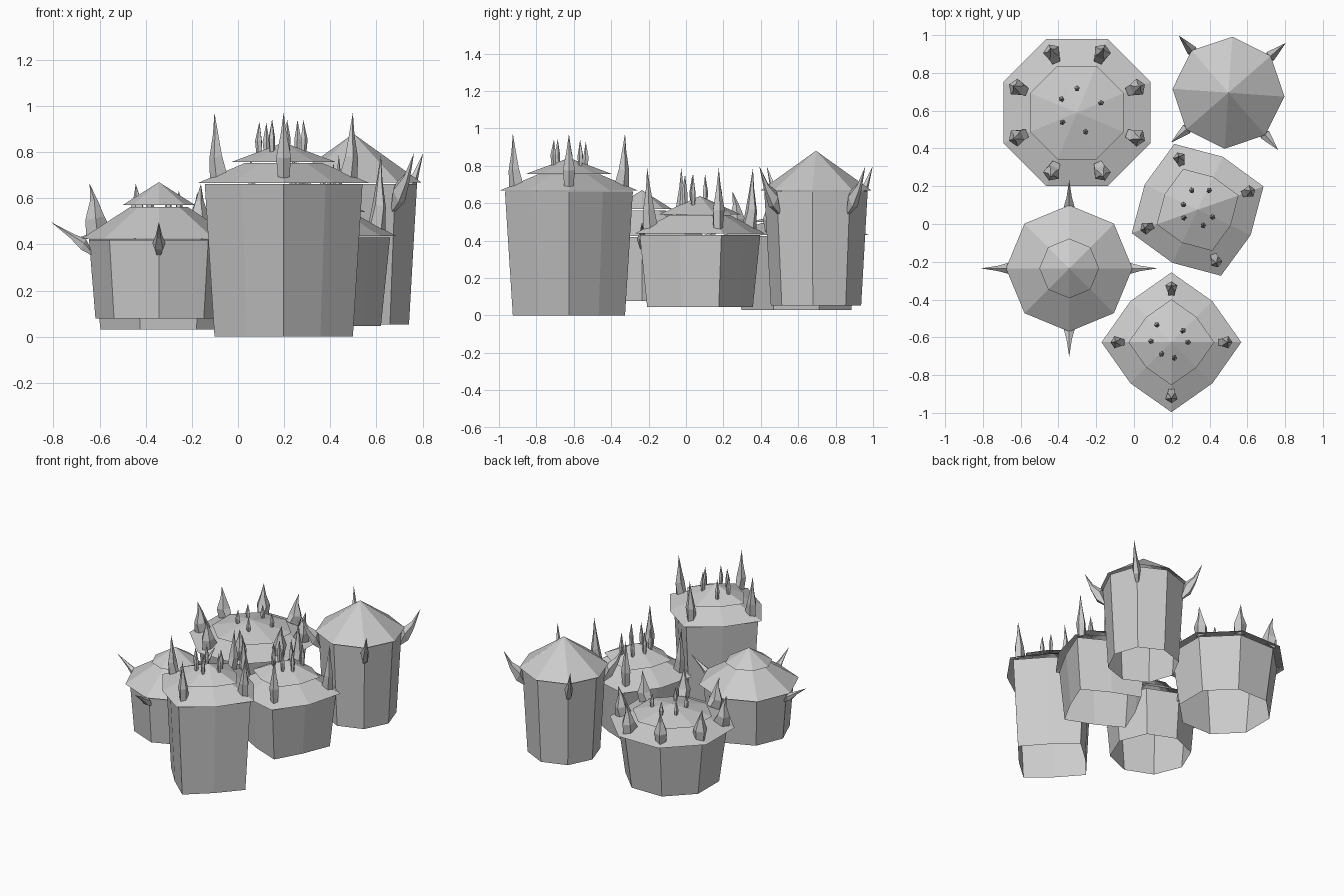
import bpy, bmesh, math
from mathutils import Vector, Matrix

cube = bpy.data.objects.get("Cube")
if cube:
    bpy.data.objects.remove(cube, do_unlink=True)

stone = bpy.data.materials.new("grey_stone")
stone.use_nodes = True
stone.diffuse_color = (0.6, 0.6, 0.6, 1)
stone.node_tree.nodes["Principled BSDF"].inputs["Base Color"].default_value = (0.6, 0.6, 0.6, 1)


def finish(bm, name, place):
    mesh = bpy.data.meshes.new(name)
    bm.to_mesh(mesh)
    bm.free()
    mesh.materials.append(stone)
    obj = bpy.data.objects.new(name, mesh)
    obj.matrix_world = place
    bpy.context.collection.objects.link(obj)


def loft(bm, rings):
    """Bridge rings of points into an open shell; a one-point ring makes a tip."""
    loops = [[bm.verts.new(p) for p in ring] for ring in rings]
    for a, b in zip(loops, loops[1:]):
        n = len(a)
        for i in range(n):
            j = (i + 1) % n
            if len(b) == 1:
                bm.faces.new((a[i], a[j], b[0]))
            else:
                bm.faces.new((a[i], a[j], b[j], b[i]))


def octagon(r, z, ratio=1.0, turn=0.0):
    """Eight points; ratio below one pulls in every second corner."""
    if r == 0:
        return [Vector((0, 0, z))]
    return [Vector((math.cos(a) * s, math.sin(a) * s, z))
            for a, s in ((math.radians(45 * i + turn), r * (ratio if i % 2 else 1))
                         for i in range(8))]


def shell(name, place, profile, ratio=1.0, turn=0.0):
    bm = bmesh.new()
    loft(bm, [octagon(r, z, ratio, turn) for r, z in profile])
    finish(bm, name, place)


def add_spike(bm, angle, radius, path):
    """Five-sided thorn in the vertical plane at an angle.
    Path entries: outward offset, height, half length, half width, tilt."""
    rot = Matrix.Rotation(angle, 3, 'Z')
    rings = []
    for out, z, length, width, tilt in path:
        centre = Vector((radius + out, 0, z))
        along = Vector((math.cos(tilt), 0, math.sin(tilt))) * length
        if length == 0:
            rings.append([rot @ centre])
            continue
        rings.append([rot @ (centre + along * math.cos(t) + Vector((0, width, 0)) * math.sin(t))
                      for t in (math.tau * i / 5 for i in range(5))])
    loft(bm, rings)


def horn_path(z, h, girth):
    """Upright horn standing on the sloped roof."""
    return [(0, z, 0.045 * girth, 0.026 * girth, -0.5),
            (0.012 * girth, z + h * 0.3, 0.031 * girth, 0.034 * girth, -0.2),
            (0.014 * girth, z + h * 0.65, 0.013 * girth, 0.014 * girth, 0),
            (0.02 * girth ** 2, z + h, 0, 0, 0)]


def thorn_path(z, h):
    """Small upright thorn."""
    return [(0, z, 0.014, 0.011, -0.3), (0.003, z + h * 0.4, 0.016, 0.015, 0),
            (0, z + h, 0, 0, 0)]


def tiered_hut(name, at, spin, base, eave, scale, body, roof, ratios, turn, horns, thorns):
    """Tapered body, two-tier roof, ring of horns and inner thorns."""
    place = Matrix.Translation((*at, 0)) @ Matrix.Rotation(math.radians(spin), 4, 'Z')
    tier, apex = eave + 0.09 * scale, eave + 0.175 * scale
    shell(name + "_body", place, [(body[0], base), (body[1], eave - 0.006)], ratios[0], turn)
    shell(name + "_lower_roof", place,
          [(roof[0], eave), (roof[1] * 0.75, tier - 0.005)], ratios[1], turn)
    shell(name + "_upper_roof", place, [(roof[1], tier), (0, apex)], ratios[1], turn)
    bm = bmesh.new()
    count, radius, girth = horns
    for i in range(count):
        add_spike(bm, math.radians(360 / count * i + turn), radius,
                  horn_path(eave + 0.03 * scale, 0.275 * scale, girth))
    finish(bm, name + "_horns", place)
    bm = bmesh.new()
    for x, y in thorns:
        r = math.hypot(x, y)
        z = apex - (apex - tier) * r / roof[1] - 0.01
        add_spike(bm, math.atan2(y, x), r, thorn_path(z, 0.14 * scale))
    finish(bm, name + "_thorns", place)


def pointed_hut(name, at, spin, base, eave, body, roofs, stretch, thorn_turn, reach):
    """Tapered body, pointed roof and four thorns leaning out under the eaves."""
    place = Matrix.Translation((*at, 0)) @ Matrix.Rotation(math.radians(spin), 4, 'Z')
    shell(name + "_body", place, [(body[0], base), (body[1], eave - 0.006)])
    for label, profile in roofs.items():
        shell(name + "_" + label, place, profile)
    bm = bmesh.new()
    low = eave - 0.045 * stretch
    for i in range(4):
        add_spike(bm, math.radians(90 * i + thorn_turn), body[1],
                  [(-0.02, low - 0.025 * stretch, 0.012, 0.01, 1.2),
                   (0.025, low + 0.018 * stretch, 0.028 * stretch, 0.03, 2.0),
                   (0.075, low + 0.055 * stretch, 0.013 * stretch, 0.015, 2.0),
                   (reach, low + 0.117 * stretch, 0, 0, 0)])
    finish(bm, name + "_side_thorns", place)


# Square-cornered huts share one plan and one thorn layout
square_thorns = [(-0.075, 0.09), (0.06, 0.06), (0.085, 0), (0.015, -0.08),
                 (-0.05, -0.06), (-0.105, 0.005)]
tiered_hut("front_tower", (0.198, -0.626), 0, 0, 0.667, 1, (0.3, 0.342), (0.37, 0.227),
           (0.75, 0.83), 0, (4, 0.28, 1), square_thorns)
tiered_hut("middle_hut", (0.337, 0.075), -70.5, 0.046, 0.437, 1.15, (0.3, 0.342), (0.37, 0.23),
           (0.75, 0.84), 0, (4, 0.28, 1), square_thorns)

# Wide eight-horned hut
tiered_hut("wide_hut", (-0.302, 0.59), 0, 0.03, 0.43, 0.76, (0.318, 0.372), (0.422, 0.268),
           (1, 1), 22.5, (8, 0.33, 1.4),
           [(-0.08, 0.07), (0, 0.125), (0.125, 0.05), (0.045, -0.1), (-0.075, -0.05)])

# Pointed huts
pointed_hut("left_hut", (-0.343, -0.235), 0, 0.078, 0.425, (0.275, 0.303),
            {"lower_roof": [(0.335, 0.425), (0.125, 0.562)],
             "upper_roof": [(0.158, 0.57), (0, 0.67)]}, 1, 0, 0.165)
pointed_hut("tall_tower", (0.5, 0.695), -4, 0.052, 0.668, (0.242, 0.277),
            {"roof": [(0.297, 0.668), (0, 0.88)]}, 1.8, 45, 0.125)
